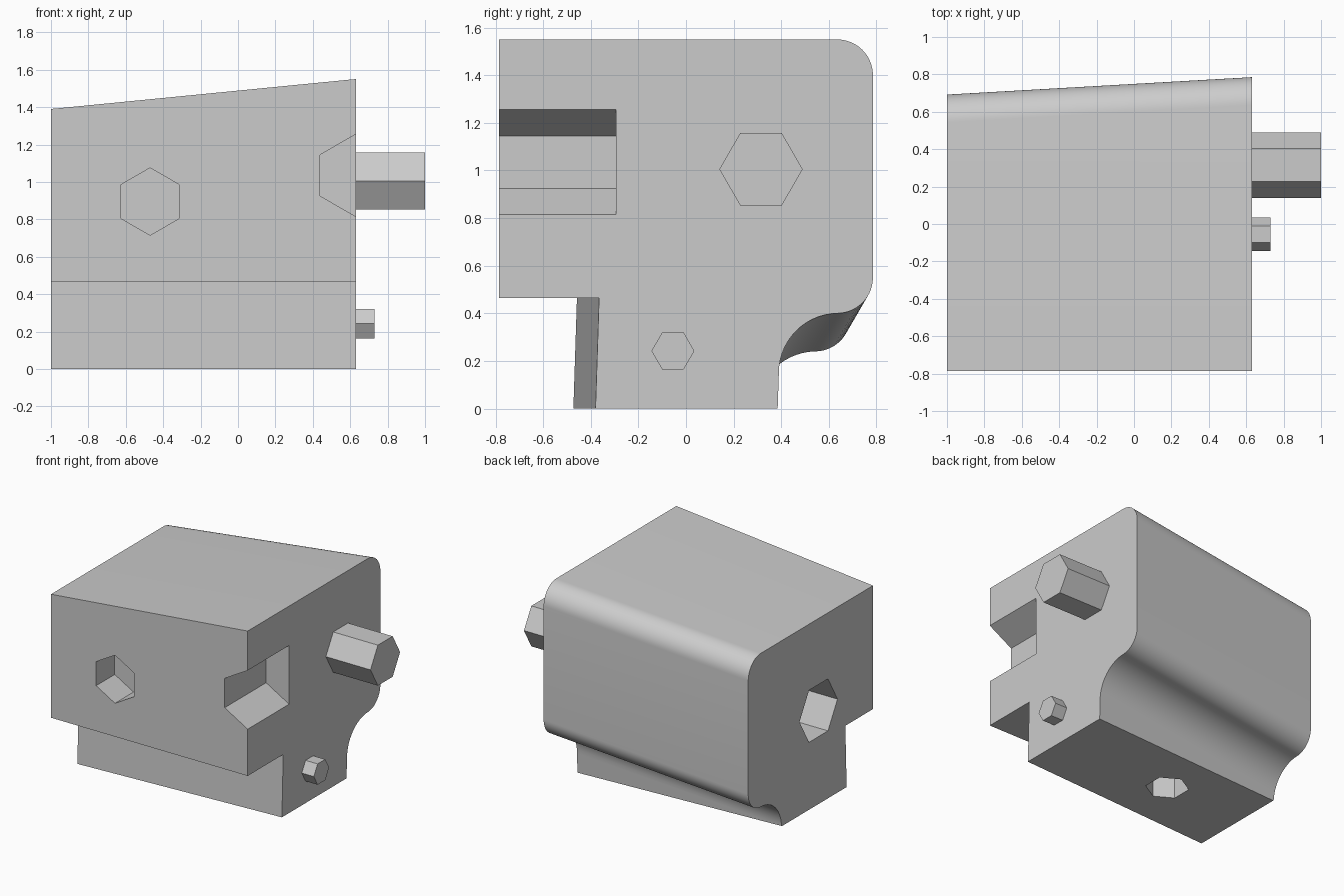
import bpy
import bmesh
from math import cos, sin, radians
from mathutils import Vector

if "Cube" in bpy.data.objects:
    bpy.data.objects.remove(bpy.data.objects["Cube"])

grey = bpy.data.materials.new("light_grey")
grey.use_nodes = True
grey.diffuse_color = (0.6, 0.6, 0.6, 1)
grey.node_tree.nodes["Principled BSDF"].inputs["Base Color"].default_value = (0.6, 0.6, 0.6, 1)


def loft(name, ring_a, ring_b):
    """Solid between two matching rings of points."""
    bm = bmesh.new()
    a = [bm.verts.new(p) for p in ring_a]
    b = [bm.verts.new(p) for p in ring_b]
    bm.faces.new(a)
    bm.faces.new(b)
    for i in range(len(a)):
        j = (i + 1) % len(a)
        bm.faces.new((a[i], a[j], b[j], b[i]))
    bmesh.ops.recalc_face_normals(bm, faces=bm.faces)
    mesh = bpy.data.meshes.new(name)
    bm.to_mesh(mesh)
    bm.free()
    obj = bpy.data.objects.new(name, mesh)
    bpy.context.collection.objects.link(obj)
    mesh.materials.append(grey)
    return obj


def hex_prism(name, start, axis, length, radius, turn):
    """Six-sided bar from start along axis 0, 1 or 2."""
    u, v = [i for i in range(3) if i != axis]
    rings = ([], [])
    for k in range(6):
        angle = radians(60 * k + turn)
        p = Vector(start)
        p[u] += radius * cos(angle)
        p[v] += radius * sin(angle)
        q = p.copy()
        q[axis] += length
        rings[0].append(p)
        rings[1].append(q)
    return loft(name, *rings)


def arc(cy, cz, r, first, last, steps=14):
    angles = [radians(first + (last - first) * i / steps) for i in range(steps + 1)]
    return [(cy + r * cos(t), cz + r * sin(t)) for t in angles]


def section(x, dy, dz):
    """Side profile of the body; the back and top slide by dy and dz."""
    curve = arc(0.64, 0.15, 0.25, 180, 90)
    curve += arc(0.635, 0.55, 0.15, -90, 0)
    curve += arc(0.635, 1.40, 0.15, 0, 90)
    points = [(-0.785, 0.465), (-0.365 + dy, 0.465), (-0.38 + dy, 0), (0.385 + dy, 0)]
    points += [(y + dy, max(z + dz, 0.005)) for y, z in curve]
    points.append((-0.785, 1.55 + dz))
    return [(x, y, z) for y, z in points]


# Body, tapering towards its right end
body = loft("body", section(0.63, 0, 0), section(-1, -0.093, -0.16))

# Hexagonal sockets and the open side slot
cutters = [
    hex_prism("front_socket", (-0.47, -0.9, 0.895), 1, 0.335, 0.18, 30),
    hex_prism("side_slot", (0.63, -0.9, 1.035), 1, 0.605, 0.22, 30),
    hex_prism("right_socket", (-1.1, -0.14, 0.70), 0, 0.47, 0.225, 0),
    hex_prism("bottom_socket", (-0.33, -0.04, -0.1), 2, 0.33, 0.15, 30),
]
bpy.context.view_layer.objects.active = body
for cutter in cutters:
    cutter.hide_render = True
    mod = body.modifiers.new(cutter.name, "BOOLEAN")
    mod.operation = "DIFFERENCE"
    mod.solver = "EXACT"
    mod.object = cutter
    bpy.ops.object.modifier_apply(modifier=mod.name)
    bpy.data.objects.remove(cutter)

bpy.ops.object.select_all(action="DESELECT")
body.select_set(True)
bpy.ops.object.shade_smooth_by_angle(angle=radians(25))

# Hexagonal pins on the left side
hex_prism("large_pin", (0.62, 0.315, 1.005), 0, 0.38, 0.175, 0)
hex_prism("small_pin", (0.62, -0.055, 0.242), 0, 0.11, 0.09, 0)
